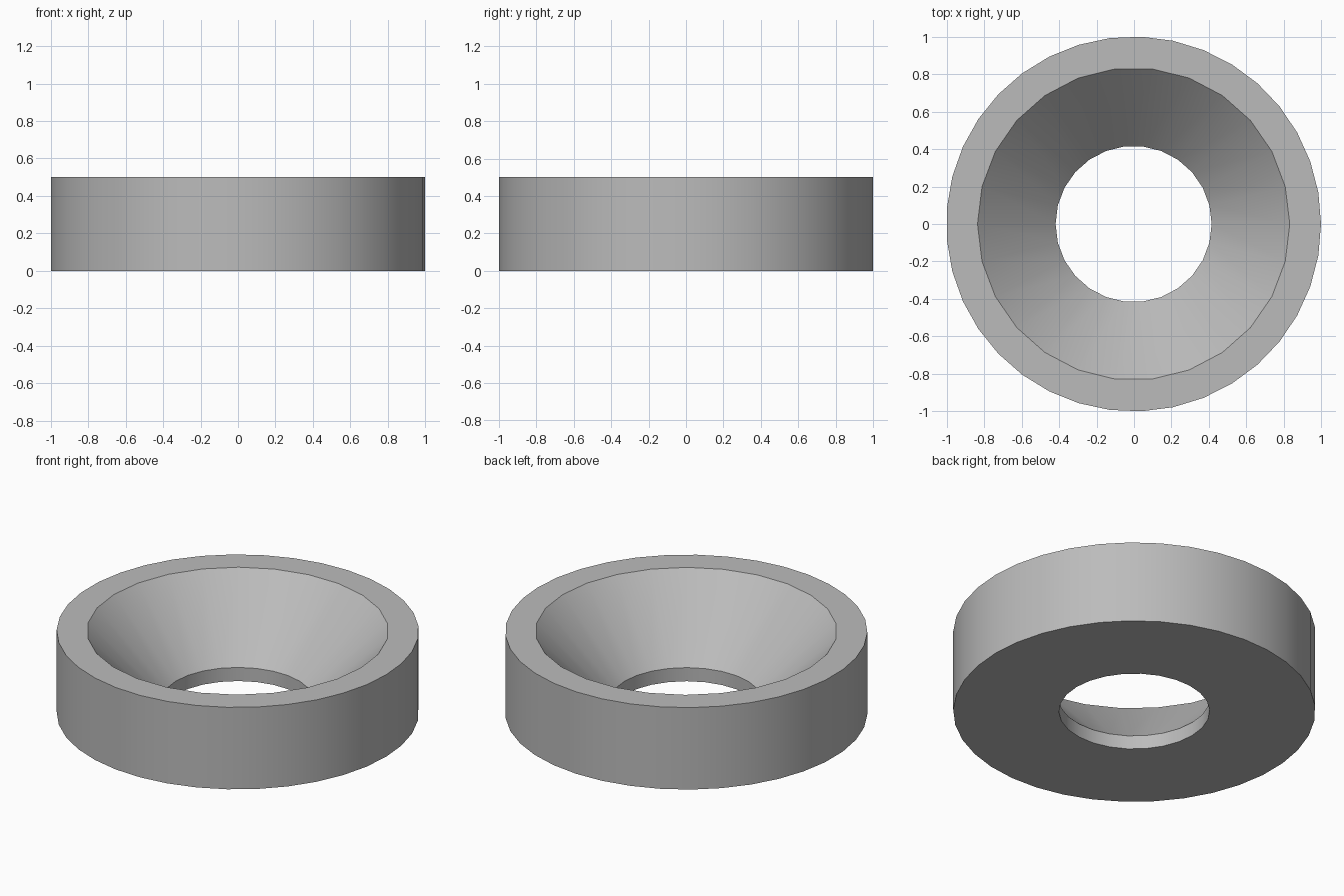
import bpy
import bmesh
from math import cos, sin, pi, radians

cube = bpy.data.objects.get("Cube")
if cube:
    bpy.data.objects.remove(cube, do_unlink=True)

HEIGHT = 0.5
OUTER_R, SINK_R, HOLE_R = 1.001, 0.834, 0.417
LIP = HEIGHT - (SINK_R - HOLE_R)      # 45 degree countersink above a short bore
OUTER_SIDES, INNER_SIDES = 37, 26
SHIFT = -0.002                        # centres the odd-sided outline

steel = bpy.data.materials.new("plain grey")
steel.use_nodes = True
grey = (0.5, 0.5, 0.5, 1)
steel.diffuse_color = grey
steel.node_tree.nodes["Principled BSDF"].inputs["Base Color"].default_value = grey

bm = bmesh.new()


def ring(radius, z, sides):
    """Closed loop of vertices and edges."""
    turn = 2 * pi / sides
    verts = [bm.verts.new((radius * cos(i * turn) + SHIFT, radius * sin(i * turn), z))
             for i in range(sides)]
    edges = [bm.edges.new((verts[i - 1], verts[i])) for i in range(sides)]
    return verts, edges


def wall(a, b):
    """Quads between two loops with equal sides."""
    for i in range(len(a)):
        bm.faces.new((a[i - 1], a[i], b[i], b[i - 1]))


outer_low, outer_low_e = ring(OUTER_R, 0, OUTER_SIDES)
outer_top, outer_top_e = ring(OUTER_R, HEIGHT, OUTER_SIDES)
hole_low, hole_low_e = ring(HOLE_R, 0, INNER_SIDES)
hole_top, _ = ring(HOLE_R, LIP, INNER_SIDES)
sink_top, sink_top_e = ring(SINK_R, HEIGHT, INNER_SIDES)

# Outer wall, countersink cone and bore
wall(outer_low, outer_top)
wall(sink_top, hole_top)
wall(hole_top, hole_low)

# Flat annular faces
for edges, up in ((outer_top_e + sink_top_e, 1), (outer_low_e + hole_low_e, -1)):
    bmesh.ops.triangle_fill(bm, edges=edges, use_beauty=True, normal=(0, 0, up))
bmesh.ops.recalc_face_normals(bm, faces=bm.faces[:])

mesh = bpy.data.meshes.new("countersunk_washer")
bm.to_mesh(mesh)
bm.free()
mesh.materials.append(steel)
washer = bpy.data.objects.new("countersunk_washer", mesh)
bpy.context.collection.objects.link(washer)

bpy.ops.object.select_all(action="DESELECT")
washer.select_set(True)
bpy.context.view_layer.objects.active = washer
bpy.ops.object.shade_smooth_by_angle(angle=radians(30))
